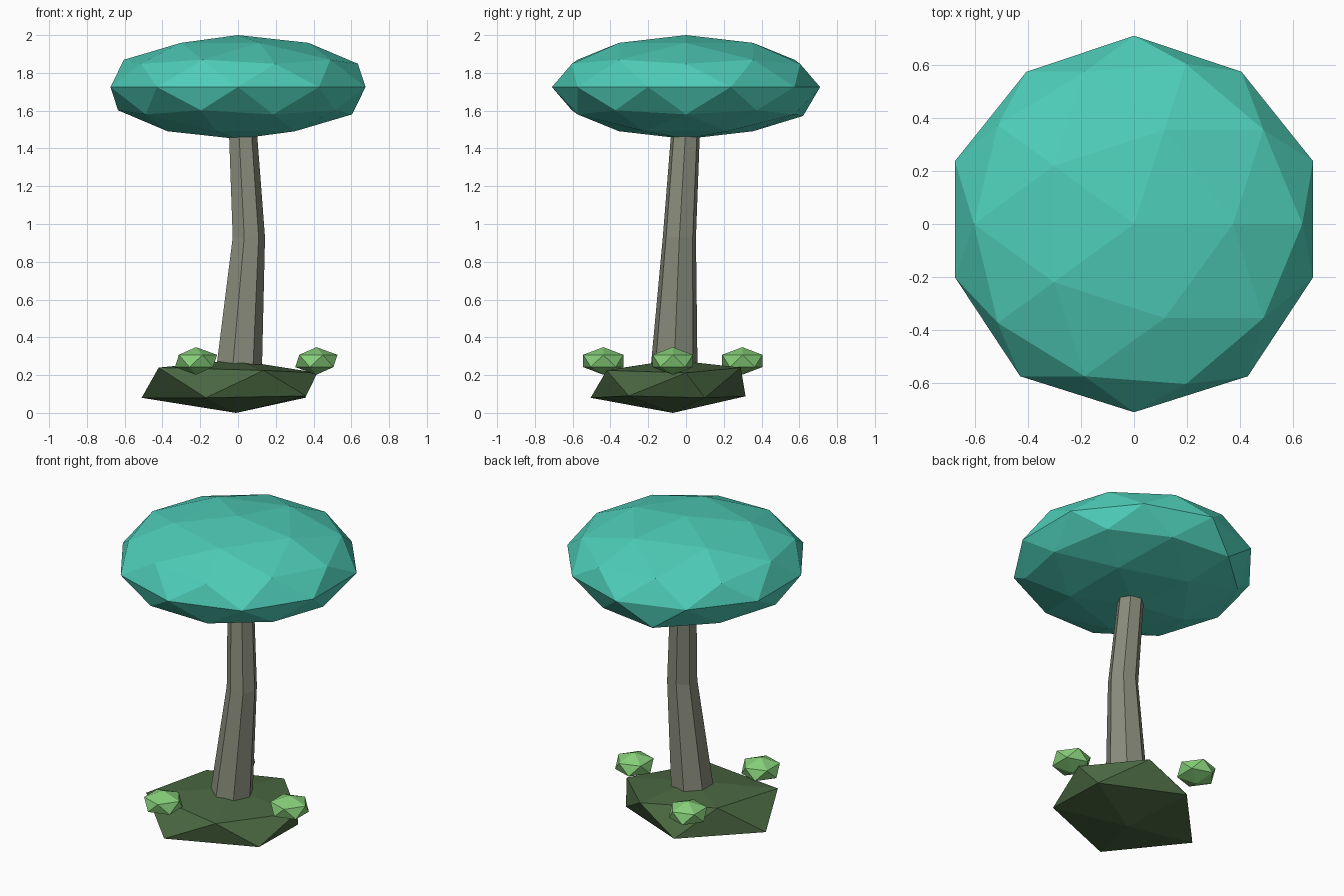
import bpy, bmesh, math
from mathutils import Matrix, Vector

if "Cube" in bpy.data.objects:
    bpy.data.objects.remove(bpy.data.objects["Cube"])


def material(name, hex_rgb):
    def lin(c):
        c /= 255
        return c / 12.92 if c <= 0.04045 else ((c + 0.055) / 1.055) ** 2.4
    m = bpy.data.materials.new(name)
    m.diffuse_color = [lin(int(hex_rgb[i:i + 2], 16)) for i in (0, 2, 4)] + [1.0]
    m.use_nodes = True
    m.node_tree.nodes["Principled BSDF"].inputs["Base Color"].default_value = m.diffuse_color
    return m


def finish(name, bm, mat):
    bmesh.ops.recalc_face_normals(bm, faces=bm.faces[:])
    me = bpy.data.meshes.new(name)
    bm.to_mesh(me)
    bm.free()
    me.materials.append(mat)
    ob = bpy.data.objects.new(name, me)
    bpy.context.collection.objects.link(ob)
    return ob


def blob(name, centre, scale, subdivisions, mat, nudge=None):
    bm = bmesh.new()
    bmesh.ops.create_icosphere(
        bm, subdivisions=subdivisions, radius=1,
        matrix=Matrix.Translation(centre) @ Matrix.Diagonal((*scale, 1)))
    if nudge:
        for v in bm.verts:
            nudge(v.co)
    return finish(name, bm, mat)


def loft(name, rings, mat, bottom=None, top=None):
    # joins equal-sized rings; ends are fans to a point, or flat caps
    bm = bmesh.new()
    rows = [[bm.verts.new(p) for p in ring] for ring in rings]
    n = len(rows[0])
    for lo, hi in zip(rows, rows[1:]):
        for i in range(n):
            j = (i + 1) % n
            if bottom:  # triangulated belt
                bm.faces.new((lo[i], lo[j], hi[i]))
                bm.faces.new((lo[j], hi[j], hi[i]))
            else:
                bm.faces.new((lo[i], lo[j], hi[j], hi[i]))
    for row, tip in ((rows[0], bottom), (rows[-1], top)):
        if tip:
            t = bm.verts.new(tip)
            for i in range(n):
                bm.faces.new((row[i], row[(i + 1) % n], t))
        else:
            bm.faces.new(row)
    return finish(name, bm, mat)


teal = material("teal_leaves", "4ECDB8")
bark = material("grey_bark", "8A8D7C")
moss = material("dark_moss", "4A6741")
lime = material("light_green", "88D07A")

# mossy rock: irregular squashed icosahedron
loft("ground_mound",
     [[(-.17, -.505, .08), (.36, -.303, .09), (.356, .10, .08),
       (-.136, .315, .088), (-.51, -.08, .08)],
      [(.135, -.42, .225), (.42, 0, .212), (.124, .29, .24),
       (-.30, .11, .25), (-.42, -.33, .24)]],
     moss, bottom=(-.01, -.07, 0), top=(-.01, -.07, .28))

# leaning seven-sided trunk
trunk_rings = []
for x, y, z, r in ((0, -.063, .24, .127), (.053, -.035, .93, .09), (.02, 0, 1.53, .077)):
    trunk_rings.append([(x + r * math.cos(k * math.tau / 7),
                         y + r * math.sin(k * math.tau / 7), z) for k in range(7)])
loft("trunk", trunk_rings, bark)


# flattened canopy with slight irregularity
def canopy_nudge(co):
    if abs(co.z - 1.725) < .01 and abs(co.x) > .1:
        co.y += .018 if abs(co.x) > .5 else 0
        co.x *= 1.0 - .05 * co.y if abs(co.x) < .5 else 1
    elif co.y > .59 and co.z < 1.7:
        co.y, co.z = .62, 1.572


blob("canopy", (0, 0, 1.725), (.71, .71, .275), 2, teal, canopy_nudge)

# three little shrubs around the trunk
for i in range(3):
    a = i * math.tau / 3
    blob(f"shrub_{i + 1}", (-.01 + .425 * math.cos(a), -.07 + .425 * math.sin(a), .275),
         (.125, .125, .073), 1, lime)
